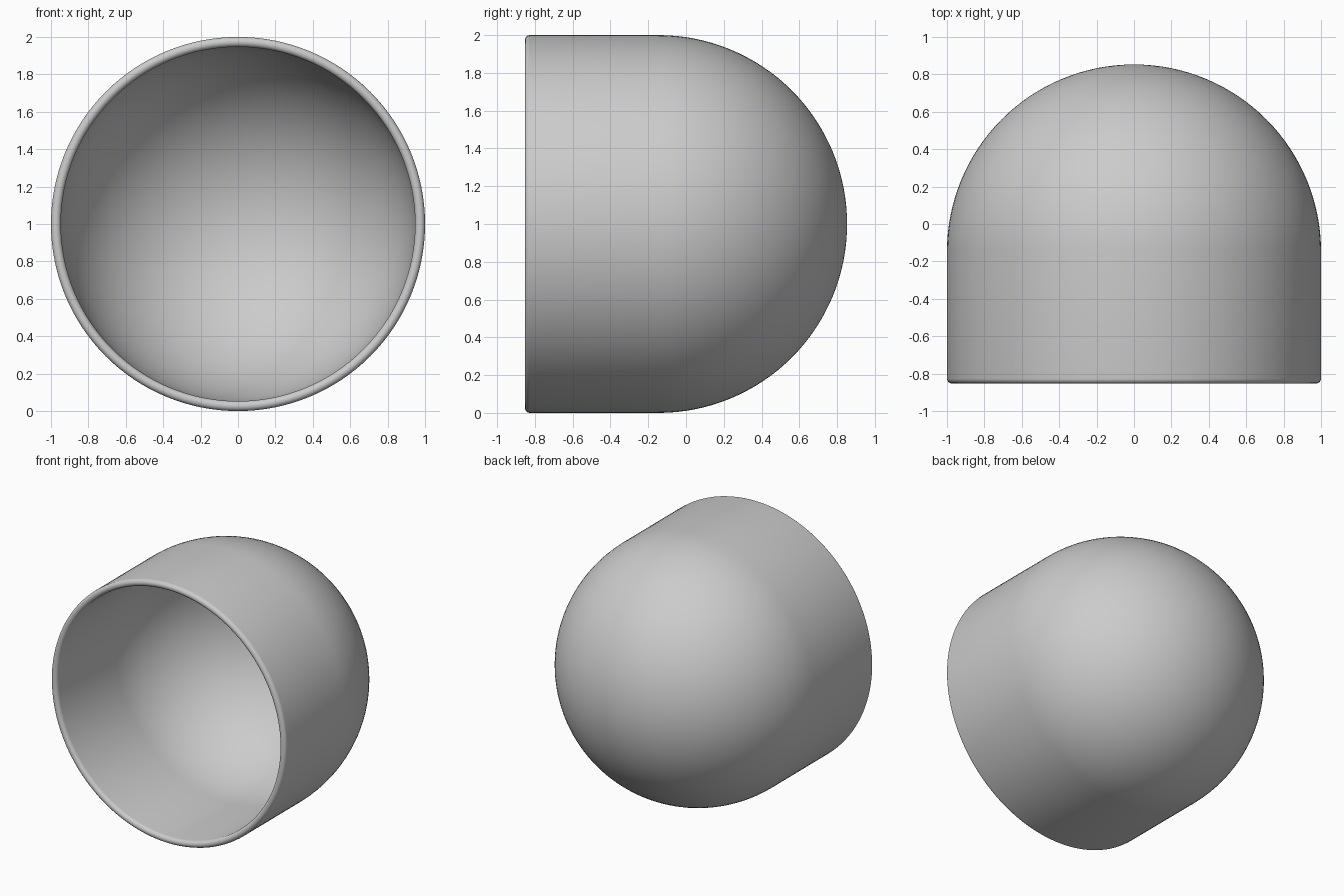
import bpy, bmesh
from math import sin, cos, pi
from mathutils import Matrix, Vector

cube = bpy.data.objects.get("Cube")
if cube:
    bpy.data.objects.remove(cube)

OUTER, INNER = 1.0, 0.947
DOME_Y, FRONT_Y = -0.147, -0.853
SEGMENTS = 128

grey = bpy.data.materials.new("plain grey")
grey.use_nodes = True
colour = (0.6, 0.6, 0.6, 1)
grey.diffuse_color = colour
grey.node_tree.nodes["Principled BSDF"].inputs["Base Color"].default_value = colour


def arc(radius, centre_r, centre_y, start, end, steps):
    """Points (r, y) along an arc; angle 0 points outward, pi/2 to the back."""
    angles = [start + (end - start) * i / steps for i in range(steps + 1)]
    return [(centre_r + radius * cos(a), centre_y + radius * sin(a)) for a in angles]


# Closed wall section: outer dome, rounded rim, inner dome
lip = (OUTER - INNER) / 2
profile = arc(OUTER, 0, DOME_Y, pi / 2, 0, 32)
profile += arc(lip, INNER + lip, FRONT_Y + lip, 0, -pi, 12)
profile += arc(INNER, 0, DOME_Y, 0, pi / 2, 32)

# Revolve the section about the front-to-back axis
bm = bmesh.new()
verts = [bm.verts.new((r, y, 1)) for r, y in profile]
edges = [bm.edges.new(pair) for pair in zip(verts, verts[1:])]
bmesh.ops.spin(bm, geom=verts + edges, cent=(0, 0, 1), axis=(0, 1, 0),
               angle=2 * pi, steps=SEGMENTS, use_duplicate=False)
bmesh.ops.remove_doubles(bm, verts=bm.verts, dist=0.0005)
bmesh.ops.recalc_face_normals(bm, faces=bm.faces)

# Make sure the outer dome faces outward
back = max(bm.faces, key=lambda f: f.calc_center_median().y)
if back.normal.y < 0:
    bmesh.ops.reverse_faces(bm, faces=bm.faces)

mesh = bpy.data.meshes.new("domed_cup")
bm.to_mesh(mesh)
bm.free()
mesh.materials.append(grey)
cup = bpy.data.objects.new("domed_cup", mesh)
bpy.context.collection.objects.link(cup)
bpy.context.view_layer.objects.active = cup
cup.select_set(True)
bpy.ops.object.shade_smooth()
